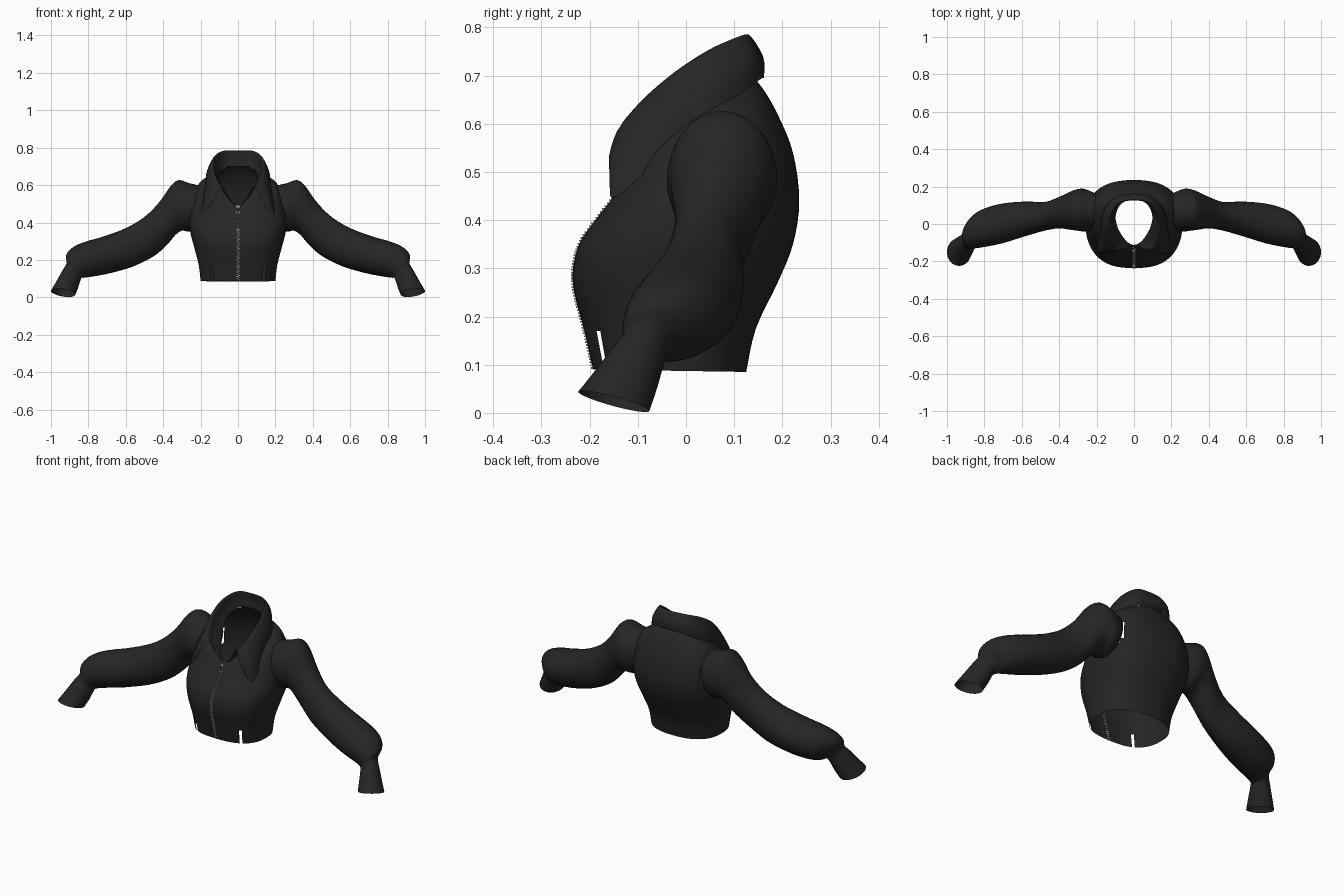
import bpy, bmesh, math
from mathutils import Vector

if "Cube" in bpy.data.objects:
    bpy.data.objects.remove(bpy.data.objects["Cube"])


def material(name, v):
    m = bpy.data.materials.new(name)
    m.diffuse_color = (v, v, v, 1)
    m.use_nodes = True
    m.node_tree.nodes["Principled BSDF"].inputs["Base Color"].default_value = m.diffuse_color
    return m


BLACK = material("black cloth", 0.019)
SILVER = material("silver metal", 0.42)


def smooth_rows(rows, n):
    """Catmull-Rom interpolation between rows of numbers."""
    out = []
    for i in range(len(rows) - 1):
        a, b, c, d = (rows[max(i - 1, 0)], rows[i], rows[i + 1], rows[min(i + 2, len(rows) - 1)])
        for k in range(n):
            t = k / n
            out.append([0.5 * (2 * q + (r - p) * t + (2 * p - 5 * q + 4 * r - s) * t * t
                               + (3 * q - p - 3 * r + s) * t ** 3) for p, q, r, s in zip(a, b, c, d)])
    return out + [list(rows[-1])]


def sheet(name, grid, closed, drop=None, mirror=False, mat=BLACK):
    """Skin a grid of points; drop(face_center, row, col) leaves holes."""
    bm = bmesh.new()
    vs = [[bm.verts.new(p) for p in row] for row in grid]
    w = len(vs[0])
    for i in range(len(vs) - 1):
        for j in range(w if closed else w - 1):
            q = (vs[i][j], vs[i][(j + 1) % w], vs[i + 1][(j + 1) % w], vs[i + 1][j])
            c = sum((v.co for v in q), Vector()) / 4
            if not (drop and drop(c, i, j)):
                bm.faces.new(q).smooth = True
    bmesh.ops.delete(bm, geom=[v for v in bm.verts if not v.link_faces], context='VERTS')
    return finish(name, bm, mat, mirror)


def finish(name, bm, mat, mirror=False):
    me = bpy.data.meshes.new(name)
    bm.to_mesh(me)
    bm.free()
    me.materials.append(mat)
    ob = bpy.data.objects.new(name, me)
    bpy.context.collection.objects.link(ob)
    if mirror:
        ob.modifiers.new("mirror", 'MIRROR').merge_threshold = 0.0005
    return ob


def spow(v, e):
    return math.copysign(abs(v) ** e, v)


# Torso rings: front z, back z, half width, front y, back y, side lift, front exponent, back exponent
torso = smooth_rows([
    (.090, .085, .200, -.193, .125, 0, 2.6, 2.4),
    (.170, .175, .210, -.211, .145, 0, 2.6, 2.4),
    (.270, .270, .235, -.235, .190, 0, 2.6, 2.4),
    (.345, .350, .255, -.224, .222, 0, 2.6, 2.4),
    (.400, .440, .260, -.188, .235, 0, 2.6, 2.4),
    (.440, .540, .248, -.157, .222, .01, 2.6, 2.4),
    (.468, .620, .213, -.138, .190, .045, 2.4, 2.4),
    (.485, .675, .145, -.123, .158, .040, 1.9, 2.4),
    (.495, .705, .100, -.112, .130, .025, 1.6, 2.4)], 4)
grid = []
for zf, zb, hw, yf, yb, lift, nf, nb in torso:
    row = []
    for deg in range(0, 360, 5):
        c, s = math.cos(math.radians(deg)), math.sin(math.radians(deg))
        e = 2 / (nb if s > 0 else nf)
        x, u = hw * spow(c, e), spow(s, e)
        y = (yf + yb) / 2 + u * (yb - yf) / 2
        row.append((x, y, zf + (zb - zf) * (u + 1) / 2 + lift * c * c))
    grid.append(row)


def torso_hole(c, i, j):
    vent = j in (46, 61) and i < 4
    armhole = abs(c.x) > .19 and ((c.y - .07) / .1) ** 2 + ((c.z - .475) / .105) ** 2 < 1
    return vent or armhole


sheet("jacket_body", grid, True, torso_hole)

# Sleeve rings: top x, top z, bottom x, bottom z, front y, back y, tilt
sleeve = smooth_rows([
    (.190, .595, .230, .355, -.035, .165, 0),
    (.260, .610, .270, .352, -.040, .188, 0),
    (.315, .627, .300, .356, -.035, .185, 0),
    (.358, .597, .335, .333, -.030, .170, 0),
    (.420, .510, .380, .280, -.023, .145, 0),
    (.500, .430, .450, .220, -.035, .118, 0),
    (.600, .370, .560, .165, -.065, .120, 0),
    (.720, .325, .680, .130, -.102, .110, 0),
    (.820, .296, .770, .112, -.122, .085, 0),
    (.885, .266, .815, .106, -.130, .052, 0),
    (.919, .226, .828, .104, -.132, .010, 0),
    (.917, .182, .836, .106, -.134, -.032, .004),
    (.938, .145, .846, .080, -.158, -.046, .010),
    (.968, .090, .857, .045, -.190, -.060, .016),
    (1.00, .034, .870, .014, -.224, -.076, .020)], 3)
grid = []
for tx, tz, bx, bz, yf, yb, tilt in sleeve:
    row = []
    for k in range(32):
        c, s = math.cos(k * math.tau / 32), math.sin(k * math.tau / 32)
        row.append(((tx + bx + c * (tx - bx)) / 2, (yf + yb + s * (yb - yf)) / 2,
                    (tz + bz + c * (tz - bz)) / 2 - s * tilt))
    grid.append(row)
sheet("sleeves", grid, True, mirror=True)

# Collar stations, back to front: neck point, fold point, free edge point
collar = smooth_rows([
    (0, .130, .700, 0, .130, .785, 0, .162, .695),
    (.070, .115, .695, .080, .115, .783, .095, .148, .688),
    (.100, .060, .660, .125, .050, .755, .165, .070, .625),
    (.090, -.010, .600, .137, -.020, .710, .177, .000, .566),
    (.065, -.060, .550, .128, -.080, .660, .190, -.070, .510),
    (.040, -.092, .515, .112, -.122, .615, .193, -.150, .447),
    (.014, -.116, .490, .085, -.138, .592, .150, -.156, .478)], 5)
grid = []
for r in collar:
    a, f, e = Vector(r[0:3]), Vector(r[3:6]), Vector(r[6:9])
    out = Vector((f.x, f.y - .02, 0)).normalized()
    mid = (f + e) / 2 + out * .014
    inner = (a + f) / 2 + out * .004
    grid.append(smooth_rows([a, inner, f, mid, e], 4))
for p in grid[0]:
    p[0] = 0
sheet("collar", grid, False, mirror=True)


# Zip: teeth following the front of the body
def front_y(z):
    for a, b in zip(torso, torso[1:]):
        if a[0] <= z <= b[0]:
            return a[3] + (b[3] - a[3]) * (z - a[0]) / (b[0] - a[0])
    return torso[-1][3]


def add_box(bm, loc, size):
    for v in bmesh.ops.create_cube(bm, size=1)['verts']:
        v.co = Vector(loc) + Vector([p * q for p, q in zip(v.co, size)])


bm = bmesh.new()
for k in range(66):
    z = .093 + k * .006
    add_box(bm, (.004 * (-1) ** k, front_y(z) - .001, z), (.009, .005, .0035))
finish("zip_teeth", bm, SILVER)

# Zip slider frame with a dark pull tab
bm = bmesh.new()
y = front_y(.47)
add_box(bm, (0, y - .006, .485), (.020, .008, .016))
for x in (-.007, .007):
    add_box(bm, (x, y - .012, .462), (.003, .005, .040))
add_box(bm, (0, y - .012, .442), (.017, .005, .004))
finish("zip_slider", bm, SILVER)
bm = bmesh.new()
add_box(bm, (0, y - .012, .462), (.011, .004, .036))
finish("zip_pull", bm, BLACK)
